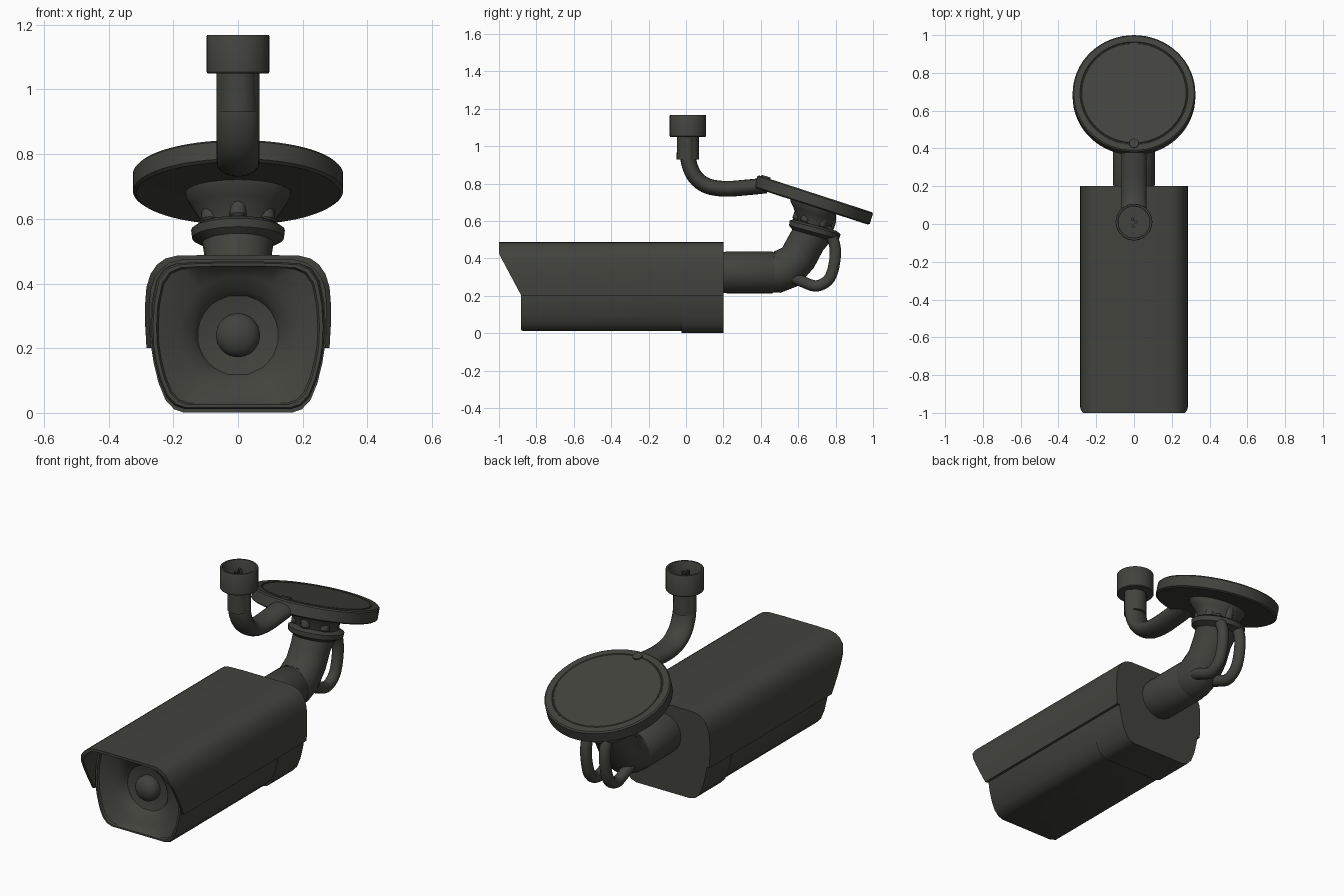
import bpy, bmesh, math
from mathutils import Vector

if "Cube" in bpy.data.objects:
    bpy.data.objects.remove(bpy.data.objects["Cube"])

mat = bpy.data.materials.new("dark olive grey")
mat.diffuse_color = (0.055, 0.056, 0.047, 1)
mat.use_nodes = True
mat.node_tree.nodes["Principled BSDF"].inputs["Base Color"].default_value = mat.diffuse_color


def loft(name, rings, caps=True, angle=35):
    """Skin a list of closed point rings into one object."""
    bm = bmesh.new()
    vr = [[bm.verts.new(p) for p in r] for r in rings]
    n = len(vr[0])
    for a, b in zip(vr, vr[1:]):
        for i in range(n):
            j = (i + 1) % n
            bm.faces.new((a[i], a[j], b[j], b[i]))
    if caps is True:
        bm.faces.new(vr[0])
        bm.faces.new(vr[-1])
    elif caps == "strip":
        for r in (vr[0], vr[-1]):
            for i in range(n // 2 - 1):
                bm.faces.new((r[i], r[i + 1], r[n - 2 - i], r[n - 1 - i]))
    bmesh.ops.recalc_face_normals(bm, faces=bm.faces[:])
    me = bpy.data.meshes.new(name)
    bm.to_mesh(me)
    bm.free()
    ob = bpy.data.objects.new(name, me)
    bpy.context.collection.objects.link(ob)
    me.materials.append(mat)
    bpy.ops.object.select_all(action='DESELECT')
    ob.select_set(True)
    bpy.context.view_layer.objects.active = ob
    bpy.ops.object.shade_smooth_by_angle(angle=math.radians(angle))
    return ob


def ring(y, z, deg, rx, rn, x=0, n=32):
    """Ellipse in the plane facing direction deg in the side view."""
    a = math.radians(deg)
    return [Vector((x + rx * math.cos(t), y - math.sin(a) * rn * math.sin(t),
                    z + math.cos(a) * rn * math.sin(t)))
            for t in (2 * math.pi * i / n for i in range(n))]


def turned(name, y, z, deg, profile, n=48, x=0):
    """Round part: profile of (radius, height along axis)."""
    a = math.radians(deg)
    return loft(name, [ring(y + h * math.cos(a), z + h * math.sin(a), deg, r, r, x, n)
                       for r, h in profile])


def tube(name, pts, rx, rn, x=0, steps=5, n=20):
    """Sweep an ellipse along a smooth side-view path."""
    P = [Vector(p) for p in pts]
    P = [2 * P[0] - P[1]] + P + [2 * P[-1] - P[-2]]
    out = []
    for i in range(1, len(P) - 2):
        a, b, c, d = P[i - 1:i + 3]
        for k in range(steps + (i == len(P) - 3)):
            t = k / steps
            p = 0.5 * (2 * b + (c - a) * t + (2 * a - 5 * b + 4 * c - d) * t * t
                       + (3 * b - a - 3 * c + d) * t ** 3)
            g = (c - a) + 2 * (2 * a - 5 * b + 4 * c - d) * t + 3 * (3 * b - a - 3 * c + d) * t * t
            out.append(ring(p.x, p.y, math.degrees(math.atan2(g.y, g.x)), rx, rn, x, n))
    return loft(name, out)


def mirror(half):
    return half + [(-x, z) for x, z in reversed(half)]


# Lower housing with funnel-shaped front and lens seat
CZ = 0.24
half = [(0.06, 0.012), (0.165, 0.012), (0.195, 0.022), (0.222, 0.05), (0.243, 0.10),
        (0.258, 0.16), (0.266, 0.21), (0.268, 0.27), (0.264, 0.34), (0.25, 0.41),
        (0.225, 0.447), (0.19, 0.462), (0.13, 0.466), (0.05, 0.468)]
outline = mirror(half)


def section(y, s=1.0, shape=outline):
    return [(x * s, y, CZ + (z - CZ) * s) for x, z in shape]


def circle(y, r):
    res = []
    for x, z in outline:
        d = Vector((x, z - CZ)).normalized() * r
        res.append((d.x, y, CZ + d.y))
    return res


loft("camera_housing", [section(-0.02), section(-0.872), section(-0.882, 0.98),
                        section(-0.882, 0.94), section(-0.872, 0.92), circle(-0.845, 0.185),
                        circle(-0.82, 0.14), circle(-0.795, 0.125), circle(-0.78, 0.06)])
turned("lens_dome", 0, CZ, 180, [(0.068, 0.77), (0.068, 0.80)] +
       [(0.068 * math.cos(t), 0.80 + 0.045 * math.sin(t)) for t in (0.3, 0.6, 0.9, 1.2, 1.5)], 32)
bpy.data.objects["lens_dome"].location.y = 0

# Rear section of the housing, slightly larger after the seam
big = [(x * 1.012, CZ + (z - CZ) * (1.05 if z < CZ else 1.0)) for x, z in outline]
loft("housing_rear", [section(-0.025, 1, big), section(0.2, 1, big)])

# Sun shield: thin shell with raked front sides
arc = [(0.283, 0.20), (0.287, 0.27), (0.287, 0.34), (0.283, 0.39), (0.270, 0.43),
       (0.250, 0.459), (0.225, 0.477), (0.19, 0.486), (0.10, 0.488)]
outer = mirror(arc)
inner = mirror([(x - 0.014 if x > 0.15 else x, z - 0.014 * max(0, min(1, (z - 0.3) / 0.15)))
                for x, z in arc])
shell = outer + inner[::-1]


def front_y(z):
    return -1.0 if z > 0.425 else -0.88 - 0.12 * (z - 0.2) / 0.225


loft("sun_shield", [[(x, front_y(z), z) for x, z in shell], [(x, 0.2, z) for x, z in shell]],
     caps="strip")
loft("shield_back_plate", [section(0.185, 1, outer), section(0.2, 1, outer)])

# Rear pipe and collar
turned("rear_pipe", 0.19, 0.325, 0, [(0.107, 0), (0.112, 0.03), (0.112, 0.27), (0.106, 0.28),
                                     (0.106, 0.30)], 32)

# Swivel elbow rising to a tilted flange
loft("swivel_elbow", [ring(*r) for r in [
    (0.46, 0.325, 0, 0.104, 0.104), (0.49, 0.325, 8, 0.108, 0.11), (0.535, 0.345, 35, 0.108, 0.112),
    (0.60, 0.405, 58, 0.105, 0.10), (0.64, 0.48, 68, 0.103, 0.10), (0.672, 0.525, 74, 0.11, 0.108),
    (0.685, 0.54, 75, 0.142, 0.138), (0.69, 0.565, 75, 0.145, 0.142), (0.69, 0.578, 75, 0.125, 0.12)]])

# Cup-shaped neck under the mounting disc, with bolts
loft("neck_cup", [ring(*r) for r in [
    (0.688, 0.565, 74, 0.115, 0.095), (0.685, 0.60, 73, 0.118, 0.098), (0.682, 0.64, 72, 0.145, 0.115),
    (0.68, 0.665, 72, 0.16, 0.128), (0.68, 0.69, 72, 0.165, 0.13)]])
for i in range(6):
    t = math.radians(60 * i + 30)
    bx, by = 0.10 * math.cos(t), 0.085 * math.sin(t)
    turned(f"neck_bolt_{i}", 0.685 + by, 0.605 - 0.3 * by, 72,
           [(0.014, -0.035), (0.026, -0.02), (0.026, 0.02), (0.014, 0.06)], 12, bx)

# Twin cable loops behind the elbow
for side in (-1, 1):
    tube(f"cable_loop_{side}", [(0.745, 0.56), (0.79, 0.49), (0.797, 0.40), (0.768, 0.295),
                                (0.70, 0.253), (0.625, 0.275), (0.55, 0.31)],
         0.03, 0.031, x=0.058 * side, n=14)

# Tilted mounting disc with a shallow groove on top
turned("mounting_disc", 0.682, 0.712, 72,
       [(0.15, -0.03), (0.315, -0.035), (0.325, -0.028), (0.325, 0.028), (0.318, 0.035),
        (0.286, 0.035), (0.283, 0.031), (0.279, 0.031), (0.276, 0.035), (0.05, 0.035)], 64)
turned("disc_tab", 0.425, 0.828, 72, [(0.025, 0), (0.025, 0.012)], 16)

# Curved ceiling arm
tube("ceiling_arm", [(0.012, 1.07), (0.012, 0.98), (0.016, 0.91), (0.05, 0.835), (0.115, 0.787),
                     (0.21, 0.772), (0.32, 0.779), (0.43, 0.79)], 0.066, 0.042)
turned("arm_collar", 0.01, 0, 90, [(0.06, 0.93), (0.058, 1.06)], 24)

# Open socket at the arm's top with wires inside
turned("arm_socket", 0.01, 0, 90, [(0.05, 1.05), (0.094, 1.05), (0.097, 1.054), (0.097, 1.165),
                                   (0.095, 1.168), (0.085, 1.168), (0.083, 1.165), (0.083, 1.075),
                                   (0.02, 1.075)], 40)
for i, (wx, wy) in enumerate([(-0.008, 0.025), (0.01, 0.01), (-0.004, -0.012)]):
    turned(f"socket_wire_{i}", wy, 0, 90, [(0.009, 1.07), (0.009, 1.15)], 10, wx)
